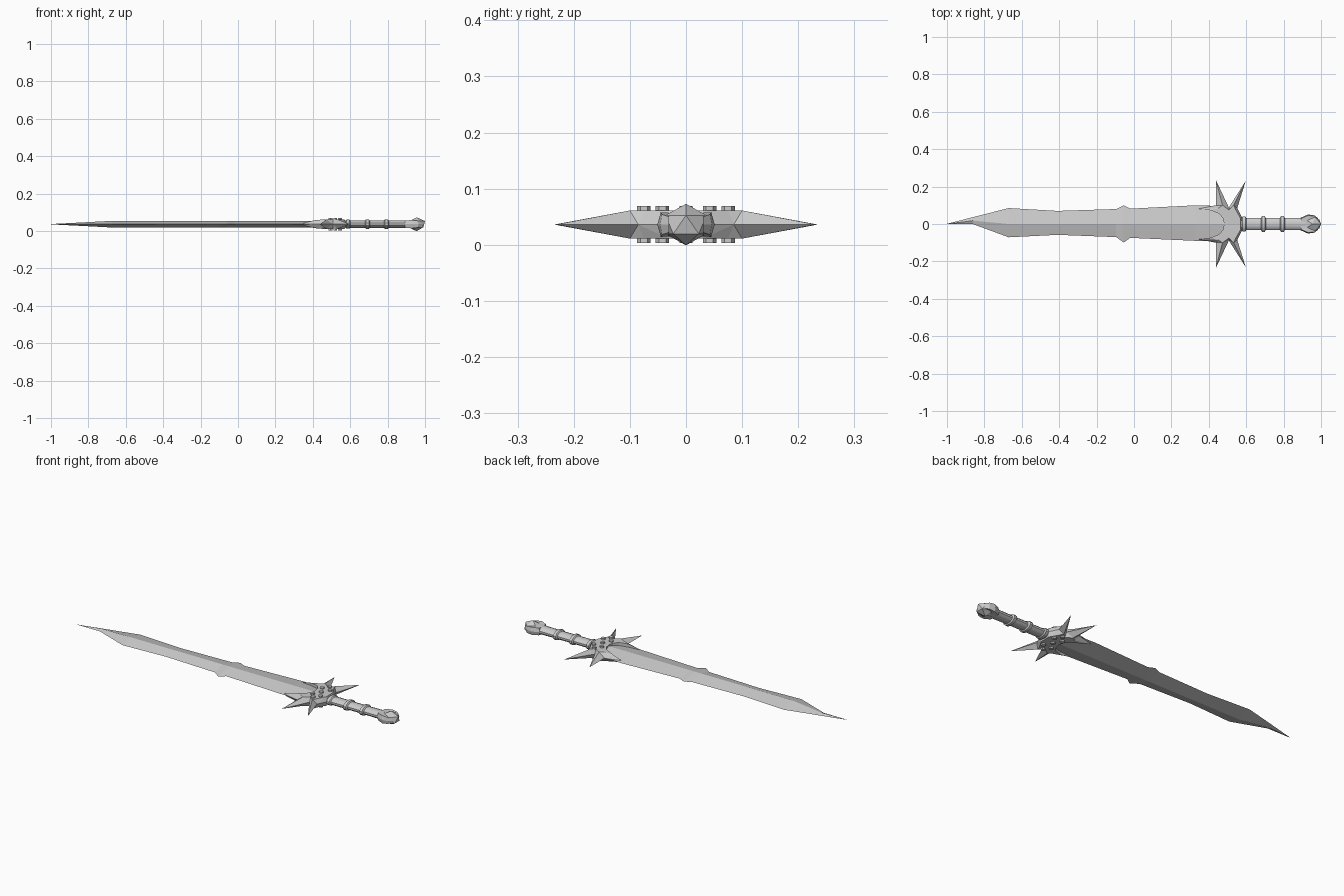
import bpy, bmesh, math
from mathutils import Matrix, Vector

if "Cube" in bpy.data.objects:
    bpy.data.objects.remove(bpy.data.objects["Cube"])

MID = 0.036  # height of the sword's mid-plane


def finish(name, bm, smooth=False):
    bmesh.ops.recalc_face_normals(bm, faces=bm.faces)
    me = bpy.data.meshes.new(name)
    bm.to_mesh(me)
    bm.free()
    ob = bpy.data.objects.new(name, me)
    bpy.context.collection.objects.link(ob)
    ob.location.z = MID
    if smooth:
        bpy.context.view_layer.objects.active = ob
        ob.select_set(True)
        bpy.ops.object.shade_smooth_by_angle(angle=math.radians(40))
        ob.select_set(False)
    return ob


def loft(name, rings, smooth=False):
    """Skin a row of equal-sized rings and cap the ends."""
    bm = bmesh.new()
    rows = [[bm.verts.new(p) for p in r] for r in rings]
    n = len(rows[0])
    for a, b in zip(rows, rows[1:]):
        for i in range(n):
            j = (i + 1) % n
            bm.faces.new((a[i], a[j], b[j], b[i]))
    bm.faces.new(rows[0])
    bm.faces.new(rows[-1])
    return finish(name, bm, smooth)


def bevelled_plate(name, half):
    """Symmetric plate: half = (outer x, y, inner x, y, half thickness)."""
    pts = half + [(a, -b, c, -d, h) for a, b, c, d, h in reversed(half) if b > 0]
    bm = bmesh.new()
    rim = [bm.verts.new((a, b, 0)) for a, b, c, d, h in pts]
    for s in (1, -1):
        face = [bm.verts.new((c, d, s * h)) for a, b, c, d, h in pts]
        bm.faces.new(face)
        for i in range(len(pts)):
            j = (i + 1) % len(pts)
            bm.faces.new((rim[i], rim[j], face[j], face[i]))
    bmesh.ops.triangulate(bm, faces=bm.faces)
    return finish(name, bm)


# Blade: x, upper edge y, lower edge y, ridge half thickness
stations = [
    (-1.0, 0.001, -0.001, 0.001), (-0.86, 0.037, -0.001, 0.008),
    (-0.67, 0.085, -0.071, 0.018), (-0.41, 0.07, -0.058, 0.018),
    (-0.095, 0.08, -0.070, 0.018), (-0.055, 0.099, -0.099, 0.018),
    (-0.02, 0.082, -0.074, 0.018), (0.33, 0.1, -0.09, 0.018),
    (0.49, 0.095, -0.092, 0.018)]
loft("blade", [[(x, u, 0), (x, (u + l) / 2 if x < -0.8 else 0, h), (x, l, 0),
                (x, (u + l) / 2 if x < -0.8 else 0, -h)]
               for x, u, l, h in stations])

# Star-shaped guard with two horns gripping the blade
T = 0.025
bevelled_plate("guard", [
    (0.482, 0, 0.482, 0, T), (0.476, 0.03, 0.476, 0.03, T),
    (0.455, 0.055, 0.455, 0.055, T), (0.41, 0.073, 0.41, 0.073, 0.021),
    (0.345, 0.082, 0.350, 0.081, 0.006), (0.438, 0.1, 0.452, 0.085, T),
    (0.438, 0.235, 0.473, 0.1, T), (0.507, 0.088, 0.507, 0.075, T),
    (0.598, 0.232, 0.533, 0.1, T), (0.552, 0.085, 0.544, 0.075, T),
    (0.58, 0.03, 0.57, 0.03, T)])

# Hexagonal rivets on both faces of the guard
bm = bmesh.new()
for x, y in [(0.52, 0), (0.495, 0.042), (0.545, 0.042), (0.495, -0.042),
             (0.545, -0.042), (0.52, 0.075), (0.52, -0.075)]:
    for s in (1, -1):
        bmesh.ops.create_cone(bm, cap_ends=True, segments=6, radius1=0.012,
                              radius2=0.012, depth=0.014,
                              matrix=Matrix.Translation((x, y, s * 0.026)))
finish("rivets", bm)

# Grip: revolved profile with three rings, flattened in z
prof = [(0.56, 0.031)]
for c, r in ((0.588, 0.041), (0.692, 0.043), (0.793, 0.043)):
    prof += [(c - 0.013, 0.033), (c - 0.008, r), (c + 0.008, r), (c + 0.013, 0.033)]
prof += [(0.88, 0.034), (0.915, 0.036)]
ang = [math.tau * (i + 0.5) / 12 for i in range(12)]
loft("grip", [[(x, r * math.cos(a), 0.6 * r * math.sin(a)) for a in ang]
              for x, r in prof], smooth=True)

# Pommel claw: crescent wrapped around the gem
bevelled_plate("pommel_claw", [
    (0.885, 0, 0.89, 0, 0.02), (0.89, 0.033, 0.895, 0.03, 0.02),
    (0.93, 0.051, 0.93, 0.045, 0.022), (0.965, 0.046, 0.962, 0.043, 0.018),
    (0.985, 0.03, 0.98, 0.03, 0.014), (0.95, 0.03, 0.95, 0.03, 0.018),
    (0.93, 0.015, 0.93, 0.015, 0.02), (0.928, 0, 0.928, 0, 0.02)])

# Faceted pommel gem
bm = bmesh.new()
bmesh.ops.create_icosphere(bm, subdivisions=1, radius=1)
top = max(v.co.x for v in bm.verts)
for v in bm.verts:
    v.co = Vector((0.955 + v.co.x * 0.045 / top, v.co.y * 0.043, v.co.z * 0.037))
finish("pommel_gem", bm)
